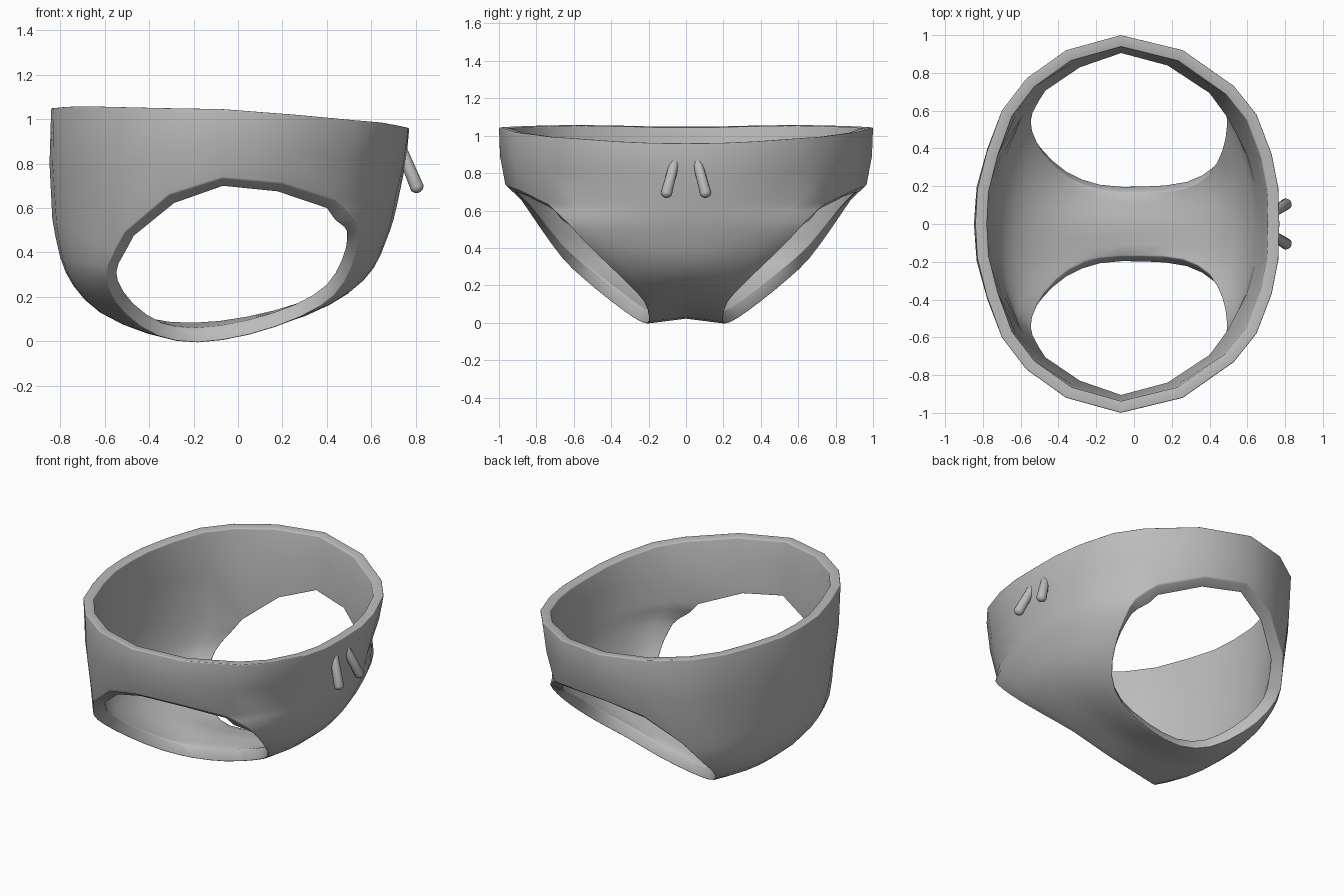
import bpy, bmesh, math
from mathutils import Vector

if "Cube" in bpy.data.objects:
    bpy.data.objects.remove(bpy.data.objects["Cube"])

grey = bpy.data.materials.new("cloth_grey")
grey.diffuse_color = (0.5, 0.5, 0.5, 1)
grey.use_nodes = True
grey.node_tree.nodes["Principled BSDF"].inputs["Base Color"].default_value = grey.diffuse_color

# Waist edge, half side only: hip to front centre, then hip to back centre
hip = (-0.07, 1.0, 1.045)
waist_front = [hip, (0.26, 0.92, 1.02), (0.53, 0.73, 0.995), (0.65, 0.58, 0.985),
               (0.73, 0.37, 0.97), (0.765, 0.19, 0.962), (0.77, 0, 0.96)]
waist_back = [hip, (-0.36, 0.92, 1.05), (-0.57, 0.77, 1.055), (-0.70, 0.60, 1.058),
              (-0.78, 0.38, 1.055), (-0.83, 0.18, 1.05), (-0.84, 0, 1.05)]

# Leg edge above the panels
leg_top, leg_front, leg_back = (-0.07, 0.965, 0.735), (0.20, 0.895, 0.71), (-0.31, 0.885, 0.66)

# Cross rows, front to back: leg edge x, y, z and centre line x, z
rows = [(0.44, 0.74, 0.635, 0.725, 0.66), (0.53, 0.65, 0.55, 0.70, 0.55),
        (0.54, 0.56, 0.45, 0.665, 0.45), (0.51, 0.44, 0.33, 0.61, 0.33),
        (0.43, 0.31, 0.205, 0.50, 0.22), (0.28, 0.225, 0.11, 0.31, 0.12),
        (0.05, 0.20, 0.03, 0.05, 0.05), (-0.18, 0.21, -0.005, -0.20, 0.022),
        (-0.36, 0.28, 0.025, -0.42, 0.045), (-0.50, 0.41, 0.12, -0.62, 0.13),
        (-0.58, 0.55, 0.235, -0.74, 0.25), (-0.585, 0.66, 0.34, -0.80, 0.38),
        (-0.51, 0.77, 0.49, -0.835, 0.55)]


def refine(pts):
    """Insert one smooth midpoint between neighbouring rows."""
    out = [pts[0]]
    for i in range(len(pts) - 1):
        p, a, b, q = pts[max(i - 1, 0)], pts[i], pts[i + 1], pts[min(i + 2, len(pts) - 1)]
        out.append(tuple((9 * (m + n) - k - r) / 16 for k, m, n, r in zip(p, a, b, q)))
        out.append(b)
    return out


def cross_row(lx, ly, lz, cx, cz):
    """Curved row from the leg edge to the centre line."""
    return [(cx + (lx - cx) * s ** 2.2, ly * s, cz + (lz - cz) * s)
            for s in (1, 0.8, 0.53, 0.27, 0)]


def mid_row(a, b):
    """Slightly bulged row halfway between two rows."""
    return [((p[0] + q[0]) / 2 * 1.012, (p[1] + q[1]) / 2 * 1.012, (p[2] + q[2]) / 2)
            for p, q in zip(a, b)]


def finish(obj):
    obj.data.materials.append(grey)
    for p in obj.data.polygons:
        p.use_smooth = True


# Garment body
bm = bmesh.new()


def loft(a, b):
    for i in range(len(a) - 1):
        bm.faces.new([bm.verts.new(p) for p in (a[i], a[i + 1], b[i + 1], b[i])])


grid = [cross_row(*r) for r in refine(rows)]
for a, b in zip(grid, grid[1:]):
    loft(a, b)
for waist, low in ((waist_front, [leg_top, leg_front] + grid[0]),
                   (waist_back, [leg_top, leg_back] + grid[-1])):
    mid = mid_row(waist, low)
    loft(waist, mid)
    loft(mid, low)

# Mirror the half and weld the seams
other = bmesh.ops.duplicate(bm, geom=bm.verts[:] + bm.edges[:] + bm.faces[:])["geom"]
for v in other:
    if isinstance(v, bmesh.types.BMVert):
        v.co.y *= -1
bmesh.ops.remove_doubles(bm, verts=bm.verts[:], dist=0.0005)
bmesh.ops.recalc_face_normals(bm, faces=bm.faces[:])
f = max(bm.faces, key=lambda f: f.calc_center_median().x)
if f.normal.x < 0:
    bmesh.ops.reverse_faces(bm, faces=bm.faces[:])
bm.normal_update()

# Inner layer, with the leg hems leaning inward
outer_faces, borders = bm.faces[:], [e for e in bm.edges if e.is_boundary]
inner = {}
for v in bm.verts[:]:
    co = v.co - v.normal * 0.062
    if v.is_boundary and v.co.z < 0.8:
        high = min(max((v.co.z - 0.35) / 0.3, 0), 1)
        co.y -= math.copysign(0.035 * (1 - high), v.co.y)
        co.z -= 0.05 * high
    elif v.is_boundary:
        co.z = v.co.z - 0.005
    inner[v] = co
inner = {v: bm.verts.new(co) for v, co in inner.items()}
for f in outer_faces:
    bm.faces.new([inner[v] for v in reversed(f.verts)])
for e in borders:
    a, b = e.verts
    bm.faces.new((a, b, inner[b], inner[a]))
bmesh.ops.recalc_face_normals(bm, faces=bm.faces[:])
me = bpy.data.meshes.new("body")
bm.to_mesh(me)
bm.free()
body = bpy.data.objects.new("body", me)
bpy.context.collection.objects.link(body)
finish(body)

# Rounded hems
bev = body.modifiers.new("round_hem", "BEVEL")
bev.width, bev.segments = 0.026, 3
bev.limit_method, bev.angle_limit = "ANGLE", math.radians(45)

# Two small bow tails on the front
for side, name in ((1, "left_bow_tail"), (-1, "right_bow_tail")):
    top, end = Vector((0.728, 0.055 * side, 0.88)), Vector((0.802, 0.103 * side, 0.70))
    axis = end - top
    turn = axis.to_track_quat("Z", "Y")
    bm = bmesh.new()
    bmesh.ops.create_uvsphere(bm, u_segments=12, v_segments=8, radius=0.033)
    for v in bm.verts:
        if v.co.z > 0.001:
            v.co.z += axis.length
        else:
            v.co.x *= 0.75
            v.co.y *= 0.75
        v.co = turn @ v.co + top
    me = bpy.data.meshes.new(name)
    bm.to_mesh(me)
    bm.free()
    tail = bpy.data.objects.new(name, me)
    bpy.context.collection.objects.link(tail)
    finish(tail)
